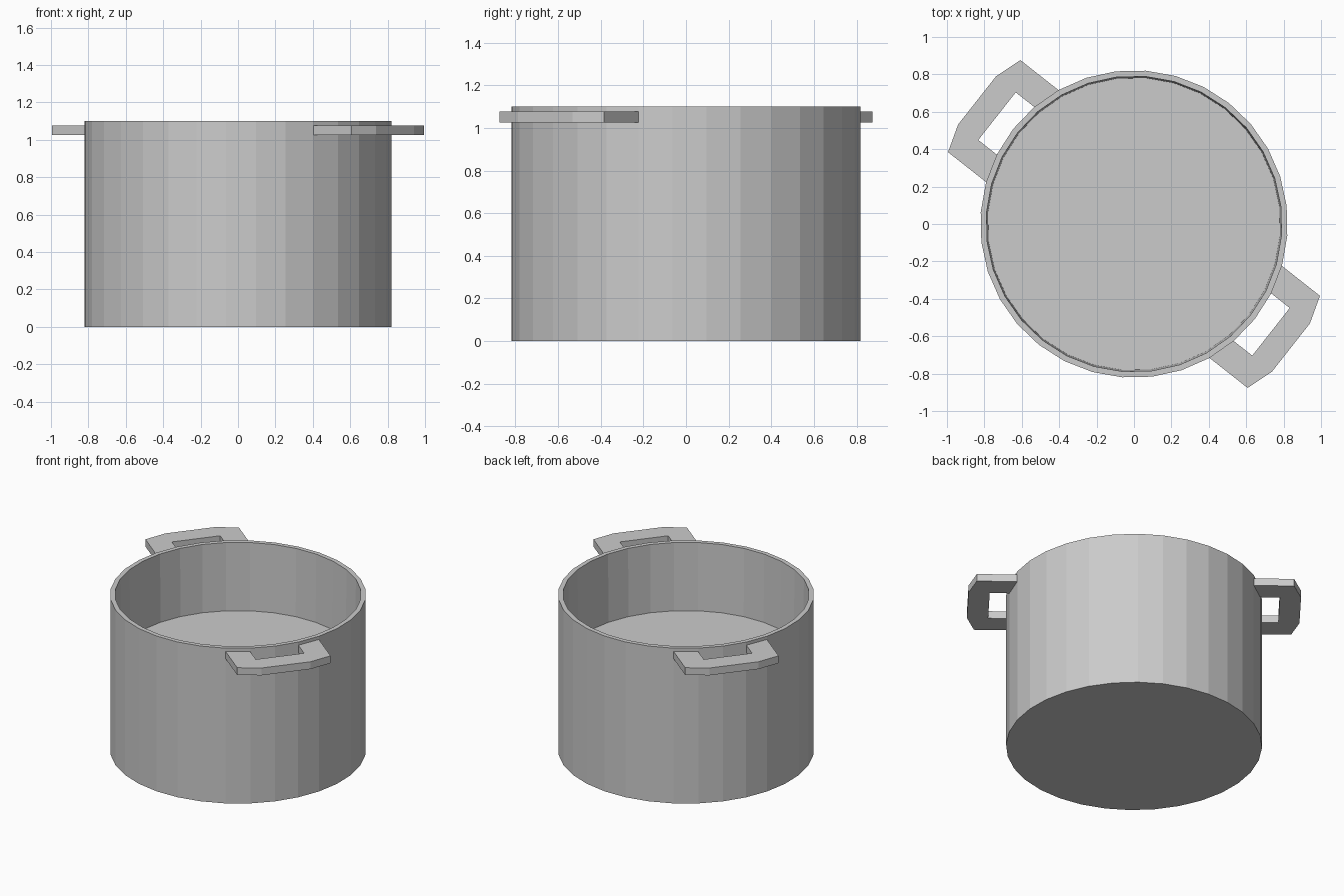
import bpy, bmesh, math
from mathutils import Matrix, Vector

old = bpy.data.objects.get("Cube")
if old:
    bpy.data.objects.remove(old, do_unlink=True)

SIDES = 32
TURN = Matrix.Rotation(math.radians(-38.2), 4, 'Z')   # direction of the handles

metal = bpy.data.materials.new("grey_metal")
metal.use_nodes = True
grey = (0.6, 0.6, 0.6, 1)
metal.diffuse_color = grey
metal.node_tree.nodes["Principled BSDF"].inputs["Base Color"].default_value = grey


def finish(bm, name):
    bmesh.ops.recalc_face_normals(bm, faces=bm.faces)
    mesh = bpy.data.meshes.new(name)
    bm.to_mesh(mesh)
    bm.free()
    mesh.materials.append(metal)
    obj = bpy.data.objects.new(name, mesh)
    bpy.context.collection.objects.link(obj)
    return obj


# Pot body: faceted wall, rim, slightly tapered inside and raised floor
bm = bmesh.new()
profile = [(0.822, 0), (0.822, 1.1), (0.791, 1.1), (0.783, 0.62)]
rings = []
for radius, z in profile:
    rings.append([bm.verts.new(TURN @ Vector((radius * math.cos(a), radius * math.sin(a), z)))
                  for a in (math.tau * i / SIDES for i in range(SIDES))])
for low, high in zip(rings, rings[1:]):
    for i in range(SIDES):
        j = (i + 1) % SIDES
        bm.faces.new((low[i], low[j], high[j], high[i]))
bm.faces.new(rings[0])
bm.faces.new(rings[-1])
finish(bm, "pot_body")


# Handles: flat bracket outline, mirrored across its middle, then extruded
def handle(name, turn):
    outer = [(0.80, 0.313), (1.019, 0.313), (1.068, 0.164)]
    inner = [(0.80, 0.162), (0.932, 0.162)]
    flip = lambda pts: [(u, -v) for u, v in reversed(pts)]
    outline_out = outer + flip(outer)
    outline_in = inner + flip(inner)
    # The arm ends sink into the wall without showing inside
    outline_out[0], outline_out[-1] = (0.75, 0.313), (0.75, -0.313)
    outline_in[0], outline_in[-1] = (0.79, 0.162), (0.79, -0.162)
    bm = bmesh.new()
    verts = [bm.verts.new((u, v, 1.025)) for u, v in outline_out + outline_in[::-1]]
    face = bm.faces.new(verts)
    grown = bmesh.ops.extrude_face_region(bm, geom=[face])
    top = [g for g in grown["geom"] if isinstance(g, bmesh.types.BMVert)]
    bmesh.ops.translate(bm, verts=top, vec=(0, 0, 0.052))
    bm.transform(turn)
    finish(bm, name)


handle("right_handle", Matrix.Rotation(math.pi, 4, 'Z') @ TURN)
handle("left_handle", TURN)
